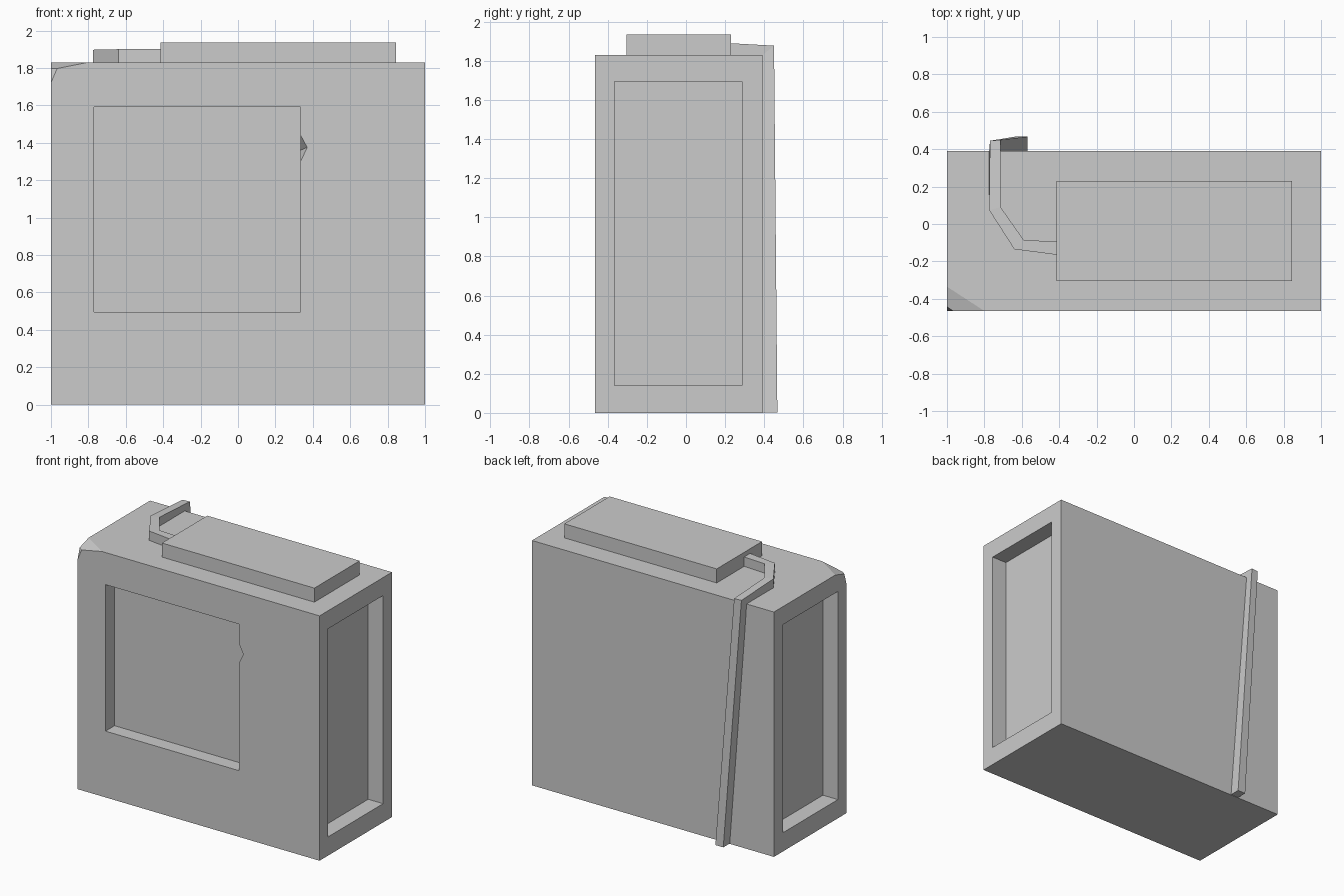
import bpy, bmesh

if "Cube" in bpy.data.objects:
    bpy.data.objects.remove(bpy.data.objects["Cube"])


def link(name, bm):
    bmesh.ops.recalc_face_normals(bm, faces=bm.faces)
    me = bpy.data.meshes.new(name)
    bm.to_mesh(me)
    bm.free()
    ob = bpy.data.objects.new(name, me)
    bpy.context.collection.objects.link(ob)
    return ob


def hull(name, pts):
    bm = bmesh.new()
    for p in pts:
        bm.verts.new(p)
    bmesh.ops.convex_hull(bm, input=bm.verts[:])
    bmesh.ops.dissolve_limit(bm, angle_limit=0.02, verts=bm.verts[:], edges=bm.edges[:])
    return link(name, bm)


def box(name, x, y, z):
    return hull(name, [(a, b, c) for a in x for b in y for c in z])


def cut(target, cutter):
    cutter.hide_render = True
    m = target.modifiers.new("cut", 'BOOLEAN')
    m.operation, m.solver, m.object = 'DIFFERENCE', 'EXACT', cutter
    bpy.context.view_layer.objects.active = target
    bpy.ops.object.modifier_apply(modifier=m.name)
    bpy.data.objects.remove(cutter)


# Main casing with one chipped top corner
F, B, T = -0.465, 0.39, 1.83
corners = [(x, y, z) for x in (-1, 1) for y in (F, B) for z in (0, T)
           if (x, y, z) != (-1, F, T)]
chip = [(-0.80, F, T), (-1, -0.335, T), (-0.967, F, 1.797),
        (-1, -0.442, 1.797), (-1, F, 1.72)]
casing = hull("casing", corners + chip)

# Recessed panels: front and both sides
cut(casing, box("front_cutter", (-0.77, 0.335), (-0.6, F + 0.107), (0.495, 1.59)))
for s in (-1, 1):
    cut(casing, box("side_cutter", (s * 0.877, s * 1.2), (-0.365, 0.285), (0.14, 1.695)))

# Small chip on the rim of the front recess
rim = [(0.335, 1.44), (0.37, 1.375), (0.335, 1.30), (0.30, 1.44), (0.30, 1.30)]
notch = [(x, y, z) for x, z in rim for y in (-0.55, F)]
notch += [(x, F + 0.08, 1.36) for x in (0.30, 0.335)]
cut(casing, hull("notch_cutter", notch))

# Raised block on top
box("top_block", (-0.415, 0.845), (-0.305, 0.23), (T, 1.935))

# Square cable running over the top and down the back
sections = [
    [(-0.41, -0.165, 1.90), (-0.41, -0.095, 1.90), (-0.41, -0.095, 1.82), (-0.41, -0.165, 1.82)],
    [(-0.64, -0.135, 1.90), (-0.59, -0.085, 1.90), (-0.59, -0.085, 1.82), (-0.64, -0.135, 1.82)],
    [(-0.775, 0.075, 1.897), (-0.713, 0.09, 1.897), (-0.713, 0.09, 1.82), (-0.775, 0.075, 1.82)],
    [(-0.77, 0.445, 1.877), (-0.713, 0.45, 1.877), (-0.713, 0.38, 1.82), (-0.775, 0.38, 1.82)],
    [(-0.635, 0.467, 0.003), (-0.57, 0.467, 0.003), (-0.57, 0.38, 0.003), (-0.635, 0.38, 0.003)],
]
bm = bmesh.new()
rings = [[bm.verts.new(p) for p in sec] for sec in sections]
for r0, r1 in zip(rings, rings[1:]):
    for i in range(4):
        j = (i + 1) % 4
        bm.faces.new((r0[i], r0[j], r1[j], r1[i]))
bm.faces.new(rings[0])
bm.faces.new(rings[-1])
link("cable", bm)
